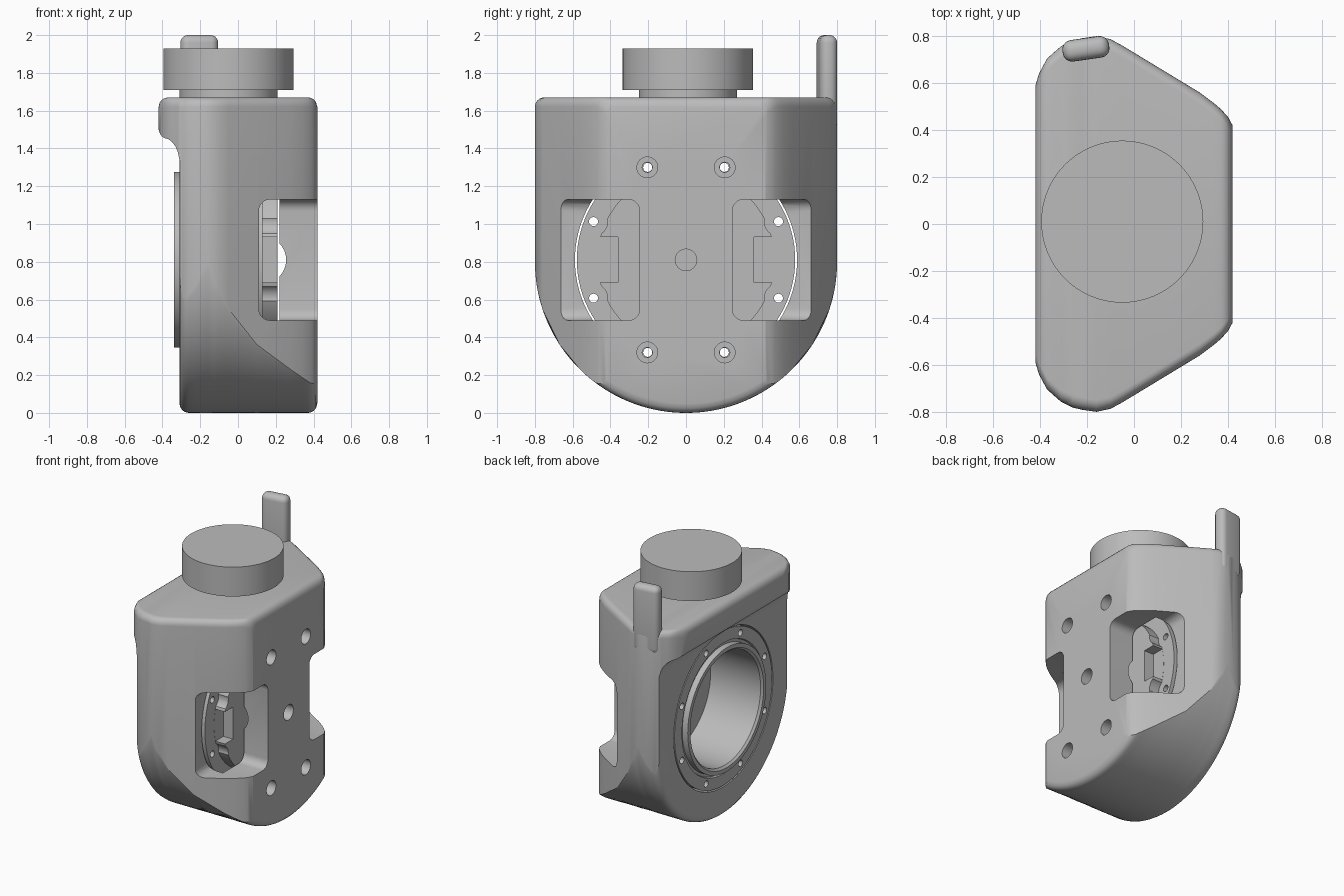
import bpy, bmesh
from math import sin, cos, pi, sqrt, radians, acos
from mathutils import Matrix, Vector

cube = bpy.data.objects.get("Cube")
if cube:
    bpy.data.objects.remove(cube, do_unlink=True)

grey = bpy.data.materials.new("housing grey")
grey.use_nodes = True
grey.diffuse_color = (0.5, 0.5, 0.5, 1)
grey.node_tree.nodes["Principled BSDF"].inputs["Base Color"].default_value = (0.5, 0.5, 0.5, 1)

AXIS_Z = 0.81   # height of the bore axis
TOP = 1.67      # height of the housing top


def add_object(name, bm):
    bmesh.ops.recalc_face_normals(bm, faces=bm.faces[:])
    mesh = bpy.data.meshes.new(name)
    bm.to_mesh(mesh)
    bm.free()
    mesh.materials.append(grey)
    obj = bpy.data.objects.new(name, mesh)
    bpy.context.collection.objects.link(obj)
    return obj


def loft(name, rings):
    bm = bmesh.new()
    loops = [[bm.verts.new(p) for p in ring] for ring in rings]
    n = len(loops[0])
    for a, b in zip(loops, loops[1:]):
        for i in range(n):
            j = (i + 1) % n
            bm.faces.new((a[i], a[j], b[j], b[i]))
    bm.faces.new(loops[0])
    bm.faces.new(loops[-1])
    return add_object(name, bm)


def rod(name, radius, start, end, sides=32):
    start, end = Vector(start), Vector(end)
    turn = (end - start).to_track_quat('Z', 'Y').to_matrix().to_4x4()
    bm = bmesh.new()
    bmesh.ops.create_cone(bm, cap_ends=True, segments=sides, radius1=radius, radius2=radius,
                          depth=(end - start).length,
                          matrix=Matrix.Translation((start + end) / 2) @ turn)
    return add_object(name, bm)


def box(name, low, high, round_off=0, turn=0):
    low, high = Vector(low), Vector(high)
    bm = bmesh.new()
    bmesh.ops.create_cube(bm, size=1, matrix=Matrix.Diagonal((high - low).to_4d()))
    if round_off:
        bmesh.ops.bevel(bm, geom=bm.edges[:], offset=round_off, segments=5, profile=0.5, affect='EDGES')
    bm.transform(Matrix.Translation((low + high) / 2) @ Matrix.Rotation(turn, 4, 'Z'))
    return add_object(name, bm)


def combine(obj, tool, operation='DIFFERENCE'):
    mod = obj.modifiers.new("cut", 'BOOLEAN')
    mod.operation, mod.solver, mod.object = operation, 'EXACT', tool
    result = bpy.data.meshes.new_from_object(obj.evaluated_get(bpy.context.evaluated_depsgraph_get()))
    obj.modifiers.clear()
    obj.data = result
    bpy.data.objects.remove(tool, do_unlink=True)


# Plan outline of the housing: half width at each depth
PLAN = [(-0.42, 0.59), (-0.405, 0.64), (-0.37, 0.705), (-0.31, 0.758), (-0.25, 0.787), (-0.16, 0.8),
        (-0.1, 0.787), (-0.05, 0.76), (0.28, 0.56), (0.36, 0.5), (0.4, 0.457), (0.42, 0.42)]


def half_width(x):
    for (x0, w0), (x1, w1) in zip(PLAN, PLAN[1:]):
        if x <= x1 + 1e-6:
            return w0 + (w1 - w0) * (x - x0) / (x1 - x0)


def section(x, inset, floor=None):
    """Closed outline across the housing: rounded top corners, round or flat bottom."""
    w, r = half_width(x), 0.05
    if floor is None:
        w = min(w, 0.8 - inset)
    top = TOP - inset
    half = [(w - r + r * sin(a * pi / 12), top - r + r * cos(a * pi / 12)) for a in range(7)]
    big = 0.8 - inset
    begin = acos(min(1, w / big))
    for i in range(33):
        a = begin + (pi / 2 - begin) * i / 32
        half.append((big * cos(a), 0.8 - big * sin(a)) if floor is None else (w * (1 - i / 32), floor))
    points = half + [(-y, z) for y, z in reversed(half[:-1])]
    return [(x, y, z) for y, z in points]


def edge_inset(distance, r=0.05):
    return 0 if distance >= r else r - sqrt(r * r - (r - distance) ** 2)


# Main housing with rounded ends
steps = [-0.31, -0.306, -0.295, -0.28, -0.26, -0.22, -0.16, -0.13, -0.1, -0.05, 0.1, 0.28, 0.34,
         0.37, 0.385, 0.4, 0.413, 0.42]
housing = loft("housing", [section(x, edge_inset(min(x + 0.31, 0.42 - x))) for x in steps])

# Overhanging lip along the top of the bore side
lip_floor = [(-0.42, 1.5), (-0.416, 1.485), (-0.405, 1.465), (-0.39, 1.455), (-0.37, 1.45), (-0.35, 1.435),
             (-0.33, 1.41), (-0.318, 1.38), (-0.31, 1.34), (-0.2, 1.34)]
lip = loft("lip", [section(x, edge_inset(x + 0.42), z) for x, z in lip_floor])
combine(housing, lip, 'UNION')

# Round cavity, clearance groove and two side windows
combine(housing, rod("cavity", 0.588, (-0.36, 0, AXIS_Z), (0.22, 0, AXIS_Z), 96))
combine(housing, rod("groove", 0.125, (0.13, -0.3, AXIS_Z), (0.13, 0.3, AXIS_Z)))
for side in (-1, 1):
    ys = sorted((side * 0.245, side * 1.0))
    combine(housing, box("window", (0.11, ys[0], 0.49), (0.7, ys[1], 1.13), 0.06))

# Counterbored screw holes and the centre hole
for y in (-0.205, 0.205):
    for z in (0.32, 1.3):
        combine(housing, rod("counterbore", 0.055, (0.32, y, z), (0.5, y, z)))
        combine(housing, rod("screw_hole", 0.027, (0.15, y, z), (0.4, y, z), 20))
combine(housing, rod("centre_hole", 0.057, (0.1, 0, AXIS_Z), (0.5, 0, AXIS_Z)))

# Bearing ring with a closed bore, turned about the bore axis
profile = [(0.21, 0.001), (0.21, 0.47), (0.13, 0.47), (0.13, 0.578), (-0.31, 0.578), (-0.31, 0.49),
           (-0.295, 0.485), (-0.295, 0.465), (-0.34, 0.465), (-0.34, 0.435), (-0.325, 0.42),
           (0.09, 0.42), (0.09, 0.001)]
SIDES = 96
ring = loft("bearing_ring", [[(x, r * cos(2 * pi * i / SIDES), AXIS_Z + r * sin(2 * pi * i / SIDES))
                              for i in range(SIDES)] for x, r in profile])

# Bolt holes through the flange, reliefs around them, side notches in the hub
for i in range(8):
    a = radians(22.5 + 45 * i)
    y, z = 0.53 * cos(a), AXIS_Z + 0.53 * sin(a)
    if abs(y) > 0.4:
        combine(ring, rod("relief", 0.075, (0.13, y, z), (0.4, y, z)))
    combine(ring, rod("bolt_hole", 0.024, (-0.4, y, z), (0.4, y, z), 16))
for side in (-1, 1):
    ys = sorted((side * 0.36, side * 0.7))
    combine(ring, box("notch", (0.131, ys[0], 0.69), (0.4, ys[1], 0.93)))

# Turntable on top
neck = rod("turntable_neck", 0.26, (-0.05, 0.01, 1.6), (-0.05, 0.01, 1.72), 96)
cap = rod("turntable_cap", 0.345, (-0.05, 0.01, 1.71), (-0.05, 0.01, 1.93), 96)

# Upright tab at the rear edge
tab = box("upright_tab", (-0.305, 0.7, 1.5), (-0.105, 0.792, 2.0), 0.04, radians(8))

for obj in (housing, ring, neck, cap, tab):
    bpy.ops.object.select_all(action='DESELECT')
    obj.select_set(True)
    bpy.context.view_layer.objects.active = obj
    bpy.ops.object.shade_smooth_by_angle(angle=radians(28))
